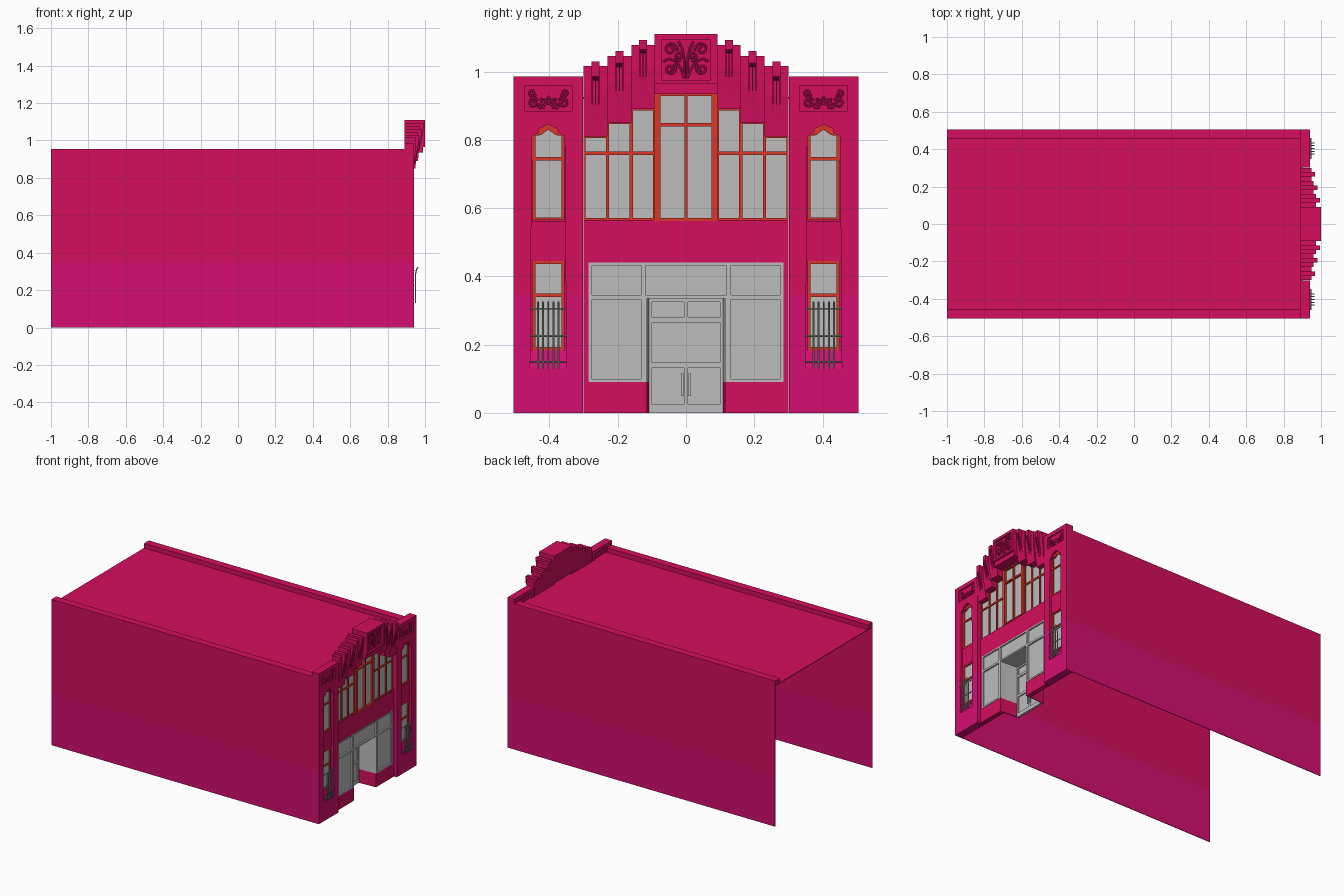
import bpy, bmesh, math
from mathutils import Matrix

if "Cube" in bpy.data.objects:
    bpy.data.objects.remove(bpy.data.objects["Cube"])


def material(name, rgb):
    m = bpy.data.materials.new(name)
    m.use_nodes = True
    m.diffuse_color = (*rgb, 1)
    m.node_tree.nodes["Principled BSDF"].inputs["Base Color"].default_value = (*rgb, 1)
    return m


CRIMSON = material("crimson", (0.658, 0.0044, 0.109))
MAGENTA = material("magenta", (0.658, 0.0044, 0.162))
GRAY = material("pale gray", (0.51, 0.51, 0.51))
IRON = material("iron gray", (0.36, 0.38, 0.38))
ORANGE = material("orange red", (0.70, 0.038, 0.021))
BAND = 0.345  # top of the magenta base colour

# local drawing plane -> world: facade outlines are (y, z), side profiles are (x, z)
FACADE = Matrix(((0, 0, 1, 0), (1, 0, 0, 0), (0, 1, 0, 0), (0, 0, 0, 1)))
PROFILE = Matrix(((1, 0, 0, 0), (0, 0, -1, 0), (0, 1, 0, 0), (0, 0, 0, 1)))


def finish(name, bm, mat, banded=False):
    mesh = bpy.data.meshes.new(name)
    if banded:
        bmesh.ops.bisect_plane(bm, geom=bm.verts[:] + bm.edges[:] + bm.faces[:],
                               plane_co=(0, 0, BAND), plane_no=(0, 0, 1))
        for f in bm.faces:
            f.material_index = int(f.calc_center_median().z < BAND)
    bm.to_mesh(mesh)
    bm.free()
    mesh.materials.append(mat)
    if banded:
        mesh.materials.append(MAGENTA)
    obj = bpy.data.objects.new(name, mesh)
    bpy.context.collection.objects.link(obj)
    return obj


def box(name, x, y, z, mat, banded=False):
    bm = bmesh.new()
    bmesh.ops.create_cube(bm, size=1)
    for v in bm.verts:
        v.co = [sum(r) / 2 + c * (r[1] - r[0]) for r, c in zip((x, y, z), v.co)]
    return finish(name, bm, mat, banded)


def curve_mesh(name, curve, matrix, mat, banded=False):
    temp = bpy.data.objects.new("temp", curve)
    bpy.context.collection.objects.link(temp)
    deps = bpy.context.evaluated_depsgraph_get()
    mesh = bpy.data.meshes.new_from_object(temp.evaluated_get(deps))
    bm = bmesh.new()
    bm.from_mesh(mesh)
    for f in bm.faces:
        f.smooth = False
    bmesh.ops.remove_doubles(bm, verts=bm.verts, dist=1e-5)
    bm.transform(matrix)
    bpy.data.objects.remove(temp)
    bpy.data.curves.remove(curve)
    bpy.data.meshes.remove(mesh)
    return finish(name, bm, mat, banded)


def add_splines(curve, lines, cyclic):
    for line in lines:
        s = curve.splines.new("POLY")
        s.points.add(len(line) - 1)
        for p, co in zip(s.points, line):
            p.co = (*co, 0, 1) if len(co) == 2 else (*co, 1)
        s.use_cyclic_u = cyclic


def slab(name, outlines, depth, mat, banded=False, plane=FACADE):
    """Flat outline with holes, extruded between two depths."""
    c = bpy.data.curves.new(name, "CURVE")
    c.dimensions, c.fill_mode = "2D", "BOTH"
    c.extrude = abs(depth[1] - depth[0]) / 2
    add_splines(c, outlines, True)
    shift = Matrix.Translation((0, 0, sum(depth) / 2))
    return curve_mesh(name, c, plane @ shift, mat, banded)


def tubes(name, lines, radius, matrix, mat):
    c = bpy.data.curves.new(name, "CURVE")
    c.dimensions = "3D"
    c.bevel_depth, c.bevel_resolution, c.use_fill_caps = radius, 1, True
    add_splines(c, lines, False)
    return curve_mesh(name, c, matrix, mat)


def rect(y0, y1, z0, z1):
    return [(y0, z0), (y0, z1), (y1, z1), (y1, z0)]


def mirror_line(line):
    return [(-u, v) for u, v in line]


def spiral(cu, cv, r, start, turns):
    n = 14
    return [(cu + r * (1 - 0.8 * i / n) * math.cos(start + turns * math.tau * i / n),
             cv + r * (1 - 0.8 * i / n) * math.sin(start + turns * math.tau * i / n))
            for i in range(n + 1)]


# Shell: thin side walls, roof and parapets, open at the back and below
for side, s in (("left", 1), ("right", -1)):
    box(side + "_wall", (-1, 0.9), sorted((s * 0.505, s * 0.501)), (0, 0.955), CRIMSON, True)
    box(side + "_parapet", (-1, 0.89), sorted((s * 0.505, s * 0.455)), (0.92, 0.955), CRIMSON)
box("roof", (-1, 0.9), (-0.503, 0.503), (0.92, 0.925), CRIMSON)

# Corner piers with tall niches, windows, grilles and fan ornaments
ARCH = [(-0.048, 0.81), (-0.03, 0.82), (-0.026, 0.833), (0, 0.845),
        (0.026, 0.833), (0.03, 0.82), (0.048, 0.81)]
FAN = [spiral(0.043, 0.908, 0.016, 2.6, -1.3), spiral(0.047, 0.938, 0.012, 3.6, 1.2)]
FAN += [mirror_line(l) for l in FAN]
for k in range(5):
    a = math.pi * (k + 0.5) / 5
    FAN.append([(r * math.cos(a + t), 0.892 + r * math.sin(a + t))
                for r, t in ((0.012, 0), (0.026, 0.26), (0.035, 0), (0.026, -0.26), (0.012, 0))])

for side, s in (("left", 1), ("right", -1)):
    c = s * 0.4035

    def at(line):
        return [(c + u, v) for u, v in line]

    niche = at([(-0.053, 0.13)] + ARCH + [(0.053, 0.13)])
    panel = at(rect(-0.07, 0.07, 0.885, 0.96))
    slab(side + "_pier", [rect(c - 0.1015, c + 0.1015, 0, 0.985), niche, panel],
         (0.89, 0.94), CRIMSON, True)
    box(side + "_niche_back", (0.895, 0.912), (c - 0.06, c + 0.06), (0.12, 0.85), CRIMSON, True)
    box(side + "_niche_spandrel", (0.91, 0.926), (c - 0.051, c + 0.051), (0.445, 0.562), CRIMSON)
    slab(side + "_niche_sill", [[(0.91, 0.12), (0.91, 0.185), (0.92, 0.185), (0.939, 0.12)]],
         (-c - 0.054, -c + 0.054), CRIMSON, True, PROFILE)
    box(side + "_ornament_panel", (0.91, 0.93), (c - 0.072, c + 0.072), (0.883, 0.962), CRIMSON)
    tubes(side + "_fan_ornament", [at(l) for l in FAN], 0.0035,
          Matrix.Translation((0.932, 0, 0)) @ FACADE, CRIMSON)
    slab(side + "_upper_window_frame",
         [at([(-0.048, 0.565)] + ARCH + [(0.048, 0.565)]),
          at(rect(-0.038, 0.038, 0.573, 0.74)),
          at([(-0.038, 0.75), (-0.038, 0.812), (-0.02, 0.815), (0, 0.83),
              (0.02, 0.815), (0.038, 0.812), (0.038, 0.75)])], (0.91, 0.924), ORANGE)
    slab(side + "_lower_window_frame",
         [at(rect(-0.048, 0.048, 0.185, 0.445)), at(rect(-0.038, 0.038, 0.193, 0.34)),
          at(rect(-0.038, 0.038, 0.35, 0.437))], (0.91, 0.924), ORANGE)
    for part, z in (("upper", (0.57, 0.832)), ("lower", (0.19, 0.44))):
        w = 0.04 if part == "lower" else 0.039
        top = z[1] if part == "lower" else 0.813
        box(f"{side}_{part}_window_glass", (0.911, 0.917), (c - w, c + w), (z[0], top), GRAY)
    slab(side + "_window_arch_glass", [at([(-0.03, 0.811), (0, 0.836), (0.03, 0.811)])],
         (0.911, 0.917), GRAY)
    bars = [[(0.949, c + d, 0.13), (0.949, c + d, 0.285), (0.954, c + d, 0.31),
             (0.963, c + d, 0.325)] for d in (-0.03, -0.015, 0, 0.015, 0.03)]
    bars += [[(0.945, c - 0.055, z), (0.945, c + 0.055, z)] for z in (0.15, 0.225, 0.305)]
    tubes(side + "_window_grille", bars, 0.0032, Matrix(), IRON)

# Centre wall: spandrel, side strips and bulkheads in one outline
half = [(0.3, 0.565), (0.3, 0), (0.115, 0), (0.115, 0.09), (0.285, 0.09), (0.285, 0.44)]
slab("centre_wall", [half + mirror_line(half)[::-1]], (0.89, 0.92), CRIMSON)

# Shop front with transoms and display windows
doorway = rect(-0.115, 0.115, 0.09, 0.335)
door_half = [(0.285, 0.44), (0.285, 0.09), (0.115, 0.09), (0.115, 0.335)]
front = [door_half + mirror_line(door_half)[::-1], rect(-0.118, 0.118, 0.345, 0.432)]
for s in (1, -1):
    y0, y1 = sorted((s * 0.132, s * 0.275))
    front += [rect(y0, y1, 0.345, 0.432), rect(y0, y1, 0.1, 0.332)]
slab("shop_front_frame", front, (0.9, 0.922), GRAY)
slab("shop_front_glass", [door_half + mirror_line(door_half)[::-1]], (0.902, 0.912), GRAY)

# Recessed entrance
for side, s in (("left", 1), ("right", -1)):
    for part, z, mat in (("bulkhead", (0, 0.09), CRIMSON), ("glass", (0.09, 0.335), GRAY)):
        wall = box(f"{side}_entrance_{part}", (0.785, 0.905), sorted((s * 0.115, s * 0.121)), z, mat)
        for v in wall.data.vertices:
            if v.co.x < 0.8:
                v.co.y -= s * 0.008
box("entrance_ceiling", (0.785, 0.905), (-0.118, 0.118), (0.335, 0.341), GRAY)
door = [rect(-0.112, 0.112, 0, 0.335), rect(-0.1, 0.1, 0.148, 0.265)]
for s in (1, -1):
    y0, y1 = sorted((s * 0.006, s * 0.1))
    door += [rect(y0, y1, 0.28, 0.325), rect(y0, y1, 0.025, 0.133)]
slab("door_frame", door, (0.785, 0.8), GRAY)
box("door_panel", (0.786, 0.793), (-0.11, 0.11), (0.002, 0.333), GRAY)
for s in (1, -1):
    box("door_handle", (0.798, 0.806), sorted((s * 0.008, s * 0.014)), (0.05, 0.115), GRAY)

# Stepped upper window: each bay rises towards the centre
STEPS = [(0.3, 0.23, 0.81, 1.016, 0.948), (0.23, 0.16, 0.85, 1.046, 0.96),
         (0.16, 0.092, 0.89, 1.078, 0.974)]
for side, s in (("left", 1), ("right", -1)):
    for i, (ya, yb, low, top, x) in enumerate(STEPS):
        y0, y1 = sorted((s * ya, s * yb))
        slab(f"{side}_bay_{i}_frame",
             [rect(y0, y1, 0.563, low + 0.004), rect(y0 + 0.005, y1 - 0.005, 0.571, 0.756),
              rect(y0 + 0.005, y1 - 0.005, 0.766, low - 0.004)], (0.9, 0.914), ORANGE)
        box(f"{side}_bay_{i}_glass", (0.9, 0.907), (y0, y1), (0.565, low), GRAY)
        # stepped crest block, leaning out as it rises
        slab(f"{side}_crest_{i}", [[(0.89, low), (0.89, top), (x, top), (x, low + 0.12),
                                    (x - 0.012, low)]], (-y0, -y1), CRIMSON, plane=PROFILE)
        # fluted tab with a tapering underside
        m, z = (y0 + y1) / 2, low + 0.175
        slab(f"{side}_tab_{i}", [[(0.89, z), (0.89, top + 0.014), (x + 0.02, top + 0.014),
                                  (x + 0.02, z), (x - 0.002, z - 0.012)]],
             (-m - 0.012, -m + 0.012), CRIMSON, plane=PROFILE)
        for d in (-0.01, 0, 0.01):
            slab(f"{side}_flute_{i}", [[(x - 0.015, z), (x + 0.018, z), (x - 0.008, low + 0.045),
                                        (x - 0.015, low + 0.045)]],
                 (-m + d - 0.002, -m + d + 0.002), CRIMSON, plane=PROFILE)

# Tall centre window with heavy jambs
panes = [rect(-0.092, 0.092, 0.563, 0.937)]
for s in (1, -1):
    y0, y1 = sorted((s * 0.005, s * 0.075))
    panes += [rect(y0, y1, 0.571, 0.839), rect(y0, y1, 0.849, 0.928)]
slab("centre_window_frame", panes, (0.9, 0.924), ORANGE)
box("centre_window_glass", (0.9, 0.91), (-0.085, 0.085), (0.567, 0.932), GRAY)

# Centre crest with a scrollwork panel
box("centre_crest", (0.89, 0.988), (-0.092, 0.092), (0.935, 1.11), CRIMSON)
slab("centre_crest_border", [rect(-0.092, 0.092, 0.965, 1.11), rect(-0.072, 0.072, 0.975, 1.093)],
     (0.987, 1.0), CRIMSON)
scrolls = [spiral(0.045, 1.066, 0.02, 3.4, -1.4), spiral(0.046, 1.008, 0.018, 2.2, 1.4),
           spiral(0.019, 1.045, 0.014, 4.5, 1.3),
           [(0.004, 0.98), (0.012, 1.005), (0.03, 1.03), (0.05, 1.038), (0.066, 1.03)],
           [(0.004, 0.985), (0.004, 1.03), (0.012, 1.07), (0.022, 1.088)]]
scrolls += [mirror_line(l) for l in scrolls]
tubes("centre_scrollwork", scrolls, 0.0035, Matrix.Translation((0.991, 0, 0)) @ FACADE, CRIMSON)
